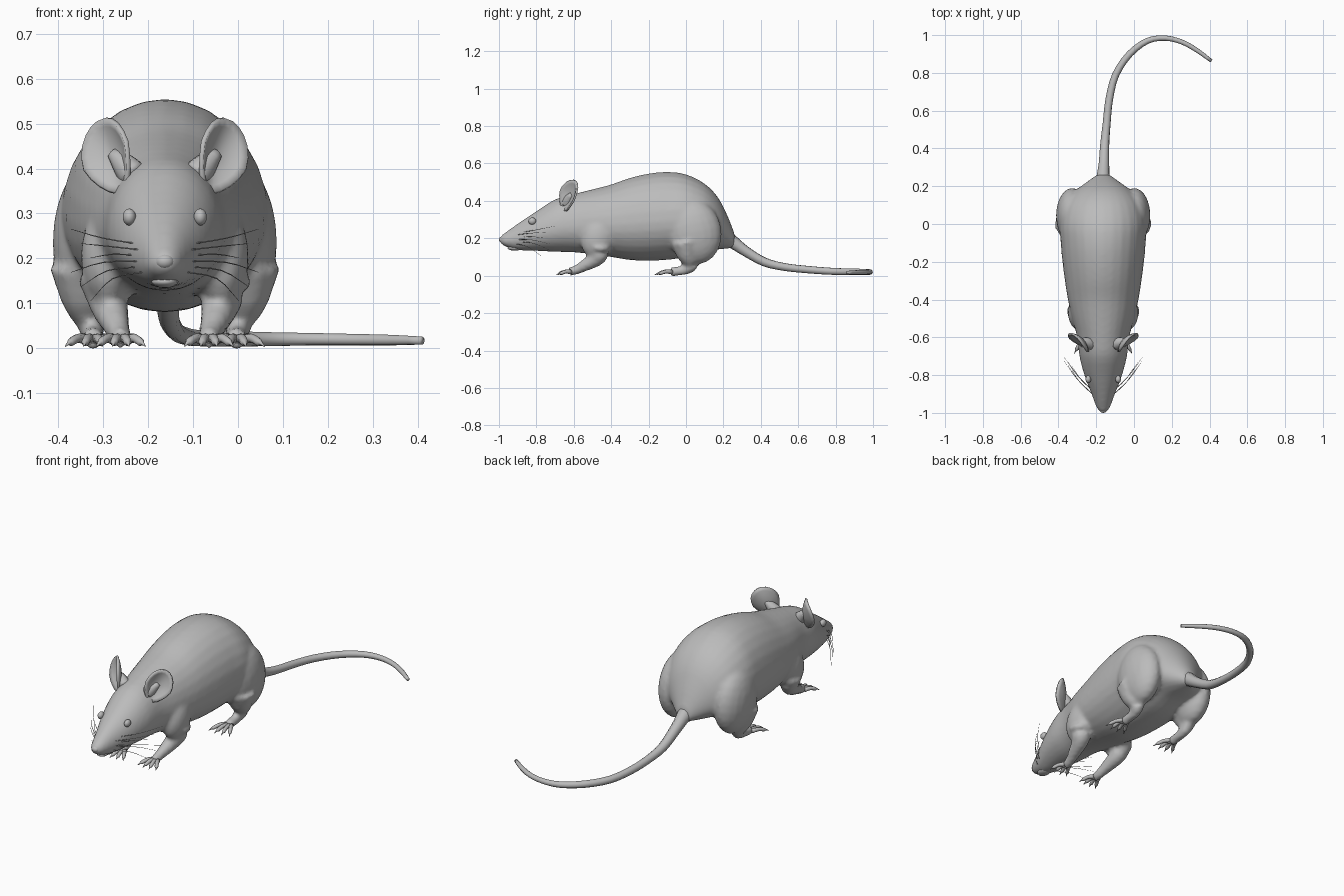
import bpy, bmesh, math
from mathutils import Vector, Matrix

if "Cube" in bpy.data.objects:
    bpy.data.objects.remove(bpy.data.objects["Cube"], do_unlink=True)

AXIS_X = -0.163  # the body's mid-plane

fur = bpy.data.materials.new("plain_grey")
fur.use_nodes = True
fur.diffuse_color = (0.5, 0.5, 0.5, 1)
bsdf = fur.node_tree.nodes["Principled BSDF"]
bsdf.inputs["Base Color"].default_value = (0.5, 0.5, 0.5, 1)
bsdf.inputs["Roughness"].default_value = 0.8


def finish(name, bm):
    bmesh.ops.recalc_face_normals(bm, faces=bm.faces)
    for f in bm.faces:
        f.smooth = True
    me = bpy.data.meshes.new(name)
    bm.to_mesh(me)
    bm.free()
    me.materials.append(fur)
    ob = bpy.data.objects.new(name, me)
    ob.location.x = AXIS_X
    bpy.context.collection.objects.link(ob)
    return ob


def skin(bm, rings):
    """Bridge rings of points and cap both ends."""
    loops = [[bm.verts.new(p) for p in ring] for ring in rings]
    n = len(loops[0])
    for a, b in zip(loops, loops[1:]):
        for i in range(n):
            bm.faces.new((a[i], a[(i + 1) % n], b[(i + 1) % n], b[i]))
    bm.faces.new(loops[0])
    bm.faces.new(loops[-1])


def spline(pts, steps):
    """Catmull-Rom through vectors of any size."""
    p = [Vector(q) for q in pts]
    p = [2 * p[0] - p[1]] + p + [2 * p[-1] - p[-2]]
    out = []
    for i in range(1, len(p) - 2):
        a, b, c, d = p[i - 1:i + 3]
        for k in range(steps):
            t = k / steps
            out.append(0.5 * (2 * b + (c - a) * t + (2 * a - 5 * b + 4 * c - d) * t * t
                              + (3 * b - a - 3 * c + d) * t ** 3))
    return out + [p[-2]]


def tube(bm, pts, side=1, sides=10, steps=3):
    """Round limb through (x, y, z, radius) points."""
    path = spline(pts, steps)
    pos = [Vector((q[0] * side, q[1], q[2])) for q in path]
    rings = []
    for i, c in enumerate(pos):
        t = (pos[min(i + 1, len(pos) - 1)] - pos[max(i - 1, 0)]).normalized()
        u = t.cross(Vector((0.1, 0.1, 1))).normalized()
        v = t.cross(u)
        r = max(path[i][3], 0.0005)
        rings.append([c + r * (math.cos(a) * u + math.sin(a) * v)
                      for a in (math.tau * k / sides for k in range(sides))])
    skin(bm, rings)


def ball(bm, centre, radii, tilt=0, segs=20):
    m = (Matrix.Translation(centre) @ Matrix.Rotation(math.radians(tilt), 4, 'X')
         @ Matrix.Diagonal((*radii, 1)))
    bmesh.ops.create_uvsphere(bm, u_segments=segs, v_segments=segs // 2 + 2, radius=1, matrix=m)


# Trunk and head: y, top, bottom, half width
PROFILE = [
    (-0.995, 0.208, 0.178, 0.018), (-0.97, 0.228, 0.158, 0.036), (-0.9, 0.278, 0.137, 0.062),
    (-0.8, 0.345, 0.133, 0.1), (-0.7, 0.408, 0.128, 0.126), (-0.6, 0.437, 0.125, 0.138),
    (-0.5, 0.462, 0.115, 0.165), (-0.4, 0.488, 0.1, 0.187), (-0.3, 0.523, 0.084, 0.203),
    (-0.2, 0.546, 0.08, 0.216), (-0.1, 0.555, 0.085, 0.225), (0, 0.542, 0.1, 0.23),
    (0.1, 0.492, 0.13, 0.205), (0.17, 0.42, 0.14, 0.155), (0.22, 0.325, 0.145, 0.09),
    (0.26, 0.225, 0.15, 0.035)]


def body_ring(y, top, bottom, width, n=28):
    mid = bottom + 0.44 * (top - bottom)
    ring = []
    for k in range(n):
        a = math.tau * k / n
        s = math.sin(a)
        ring.append((width * math.cos(a), y, mid + s * ((top - mid) if s > 0 else (mid - bottom))))
    return ring


bm = bmesh.new()
skin(bm, [body_ring(*q) for q in spline(PROFILE, 3)])
for s in (1, -1):
    # haunch and hind leg
    ball(bm, (s * 0.165, 0.045, 0.235), (0.085, 0.145, 0.175), 12)
    tube(bm, [(0.175, 0.0, 0.18, 0.085), (0.175, 0.01, 0.11, 0.058), (0.165, 0.035, 0.055, 0.033),
              (0.16, -0.01, 0.03, 0.026), (0.16, -0.085, 0.02, 0.024)], s)
    # shoulder and front leg
    ball(bm, (s * 0.125, -0.47, 0.205), (0.062, 0.09, 0.115), -20)
    tube(bm, [(0.135, -0.46, 0.16, 0.062), (0.125, -0.47, 0.1, 0.046), (0.11, -0.54, 0.056, 0.033),
              (0.1, -0.59, 0.03, 0.025), (0.098, -0.625, 0.021, 0.024)], s)
body = finish("body", bm)
mod = body.modifiers.new("blend", 'REMESH')
mod.mode = 'VOXEL'
mod.voxel_size = 0.011
mod.use_smooth_shade = True
mod = body.modifiers.new("soften", 'SMOOTH')
mod.factor = 0.5
mod.iterations = 5

# Tail
bm = bmesh.new()
tube(bm, [(0, 0.2, 0.21, 0.05), (0, 0.25, 0.18, 0.036), (0.004, 0.32, 0.13, 0.028),
          (0.008, 0.42, 0.073, 0.024), (0.018, 0.53, 0.046, 0.021), (0.032, 0.66, 0.032, 0.02),
          (0.066, 0.79, 0.023, 0.019), (0.14, 0.9, 0.021, 0.018), (0.235, 0.97, 0.02, 0.016),
          (0.33, 0.984, 0.02, 0.014), (0.42, 0.962, 0.019, 0.013), (0.5, 0.917, 0.018, 0.012),
          (0.573, 0.863, 0.017, 0.009)])
finish("tail", bm)

# Nose and lower lip
bm = bmesh.new()
ball(bm, (0, -0.982, 0.193), (0.021, 0.018, 0.017), segs=12)
finish("nose", bm)
bm = bmesh.new()
ball(bm, (0, -0.915, 0.148), (0.03, 0.04, 0.014), segs=12)
finish("lower_lip", bm)


def ear(side):
    """Cupped oval leaf, narrowing to its root."""
    bm = bmesh.new()
    normal = Vector((side * 0.62, -0.75, 0.1)).normalized()
    up = Vector((side * 0.38, 0.28, 0.9))
    up = (up - normal * up.dot(normal)).normalized()
    across = up.cross(normal)
    centre = Vector((side * 0.127, -0.63, 0.428))
    tip = bm.verts.new(centre - normal * 0.024)
    n, prev = 20, None
    for r in (0.3, 0.55, 0.8, 1):
        ring = []
        for k in range(n):
            a = math.tau * k / n
            c, s = math.cos(a), math.sin(a)
            w = 0.067 * (1 + 0.28 * min(s, 0))
            ring.append(bm.verts.new(centre + across * (r * w * c) + up * (r * 0.09 * s)
                                     + normal * (0.034 * r * r * (0.45 + 0.55 * c * c) - 0.024)))
        for k in range(n):
            j = (k + 1) % n
            bm.faces.new((tip, ring[k], ring[j]) if prev is None
                         else (prev[k], ring[k], ring[j], prev[j]))
        prev = ring
    return bm


for s, word in ((1, "left"), (-1, "right")):
    ob = finish(word + "_ear", ear(s))
    mod = ob.modifiers.new("thickness", 'SOLIDIFY')
    mod.thickness = 0.01
    mod.offset = 0

    # Ear root joining the skull
    bm = bmesh.new()
    tube(bm, [(0.07, -0.635, 0.385, 0.034), (0.092, -0.626, 0.41, 0.027),
              (0.118, -0.615, 0.435, 0.012)], s)
    finish(word + "_ear_root", bm)

    # Eye
    bm = bmesh.new()
    ball(bm, (s * 0.079, -0.822, 0.292), (0.015, 0.021, 0.019), segs=14)
    finish(word + "_eye", bm)

    # Toes with tapered claws: paw x, y, height, length, spread
    for part, x, y, length in (("front", 0.098, -0.615, 0.08), ("hind", 0.16, -0.075, 0.095)):
        bm = bmesh.new()
        for k in range(4):
            a = math.radians((k - 1.5) * 19)
            dx, dy = math.sin(a), -math.cos(a)
            base = x + (k - 1.5) * 0.011
            tube(bm, [(base + dx * length * f, y + dy * length * f, z, r) for f, z, r in
                      ((0, 0.02, 0.012), (0.4, 0.022, 0.01), (0.72, 0.013, 0.009),
                       (0.8, 0.012, 0.005), (1, 0.004, 0.001))], s, 8, 2)
        finish(f"{word}_{part}_toes", bm)

    # Whiskers
    bm = bmesh.new()
    for k in range(6):
        f = k / 5 - 0.5
        y, z = -0.91 + 0.02 * (k % 2), 0.2 + 0.06 * f
        reach = 0.16 + 0.03 * (k % 3)
        tube(bm, [(0.045, y, z, 0.0016), (0.06 + reach * 0.35, y + reach * 0.4, z + 0.03 * f, 0.0013),
                  (0.05 + reach * 0.72, y + reach * 0.85, z + 0.1 * f - 0.015, 0.0005)], s, 4, 3)
    finish(word + "_whiskers", bm)
